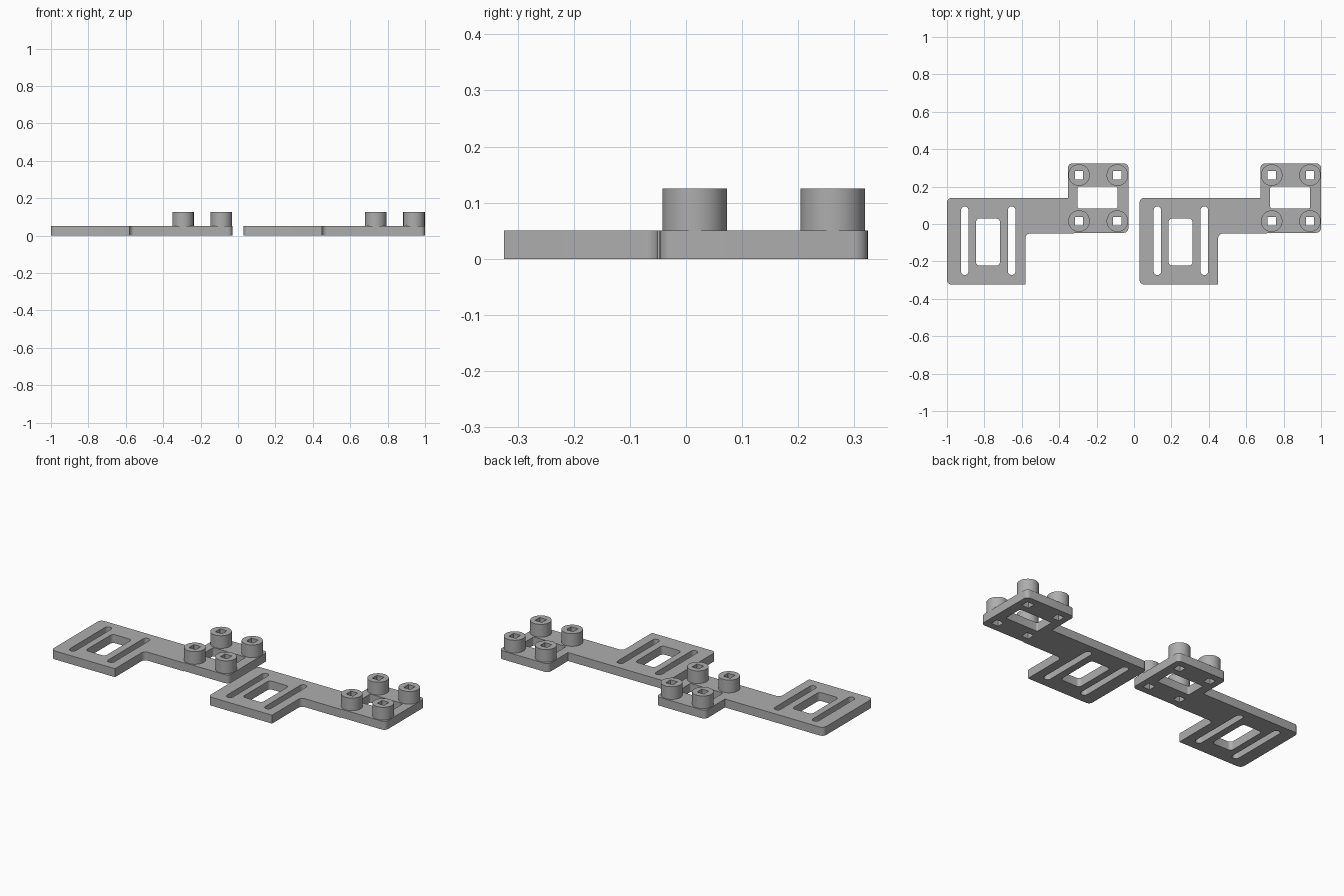
import bpy, bmesh, math
from mathutils import Vector

if "Cube" in bpy.data.objects:
    bpy.data.objects.remove(bpy.data.objects["Cube"])

grey = bpy.data.materials.new("light grey plastic")
grey.diffuse_color = (0.42, 0.42, 0.42, 1)
grey.use_nodes = True
grey.node_tree.nodes["Principled BSDF"].inputs["Base Color"].default_value = grey.diffuse_color


def rounded(corners, steps=6):
    """Closed outline from (x, y, radius) corners, each right angle filleted."""
    pts = []
    for i, (x, y, r) in enumerate(corners):
        c = Vector((x, y))
        if r == 0:
            pts.append(c)
            continue
        a = (Vector(corners[i - 1][:2]) - c).normalized()
        b = (Vector(corners[(i + 1) % len(corners)][:2]) - c).normalized()
        for k in range(steps + 1):
            t = k / steps * math.pi / 2
            pts.append(c + a * r * (1 - math.sin(t)) + b * r * (1 - math.cos(t)))
    return pts


def rect(x0, x1, y0, y1, r=0.0):
    return rounded([(x0, y0, r), (x1, y0, r), (x1, y1, r), (x0, y1, r)])


def circle(x, y, r, n=48):
    return [Vector((x + r * math.cos(2 * math.pi * k / n),
                    y + r * math.sin(2 * math.pi * k / n))) for k in range(n)]


def slab(name, loops, z0, z1):
    """Extrude an outline with holes from z0 to z1."""
    cu = bpy.data.curves.new(name, 'CURVE')
    cu.dimensions = '2D'
    cu.fill_mode = 'BOTH'
    cu.extrude = (z1 - z0) / 2
    for loop in loops:
        sp = cu.splines.new('POLY')
        sp.points.add(len(loop) - 1)
        for p, v in zip(sp.points, loop):
            p.co = (v.x, v.y, 0, 1)
        sp.use_cyclic_u = True
    tmp = bpy.data.objects.new(name + "_outline", cu)
    bpy.context.collection.objects.link(tmp)
    bpy.context.view_layer.update()
    dg = bpy.context.evaluated_depsgraph_get()
    me = bpy.data.meshes.new_from_object(tmp.evaluated_get(dg))
    bpy.data.objects.remove(tmp)
    bm = bmesh.new()
    bm.from_mesh(me)
    bmesh.ops.remove_doubles(bm, verts=bm.verts, dist=1e-5)
    bmesh.ops.recalc_face_normals(bm, faces=bm.faces)
    bmesh.ops.translate(bm, verts=bm.verts, vec=(0, 0, (z0 + z1) / 2))
    bm.to_mesh(me)
    bm.free()
    me.materials.clear()
    me.materials.append(grey)
    ob = bpy.data.objects.new(name, me)
    bpy.context.collection.objects.link(ob)
    bpy.ops.object.select_all(action='DESELECT')
    ob.select_set(True)
    bpy.context.view_layer.objects.active = ob
    bpy.ops.object.shade_smooth_by_angle(angle=math.radians(30))
    return ob


T, TOP, R, H = 0.05, 0.125, 0.025, 0.0225
centres = [(x, y) for x in (-0.294, -0.089) for y in (0.0155, 0.2615)]


def bolt_hole(x, y):
    return rect(x - H, x + H, y - H, y + H)


# Bracket plate: slotted foot, arm and square pad in one outline
outline = rounded([
    (-1, -0.324, R), (-0.58, -0.324, 0), (-0.58, -0.051, R), (-0.32, -0.051, 0),
    (-0.32, -0.047, 0), (-0.03, -0.047, R), (-0.03, 0.324, R),
    (-0.354, 0.324, R), (-0.354, 0.14, 0), (-1, 0.14, R)])
holes = [
    rect(-0.925, -0.885, -0.273, 0.094, 0.0199),   # long slots
    rect(-0.674, -0.634, -0.273, 0.094, 0.0199),
    rect(-0.845, -0.717, -0.223, 0.03, 0.02),      # foot window
    rect(-0.302, -0.088, 0.083, 0.2, 0.01),        # pad window
] + [bolt_hole(*c) for c in centres]

parts = [slab("bracket_plate", [outline] + holes, 0, T)]

# Round standoffs with square bores
for x, y in centres:
    parts.append(slab("standoff", [circle(x, y, 0.0575), bolt_hole(x, y)], T, TOP))

# Second identical bracket beside the first
for ob in parts:
    twin = ob.copy()
    twin.name = ob.name + "_right"
    twin.location.x = 1.03
    bpy.context.collection.objects.link(twin)
